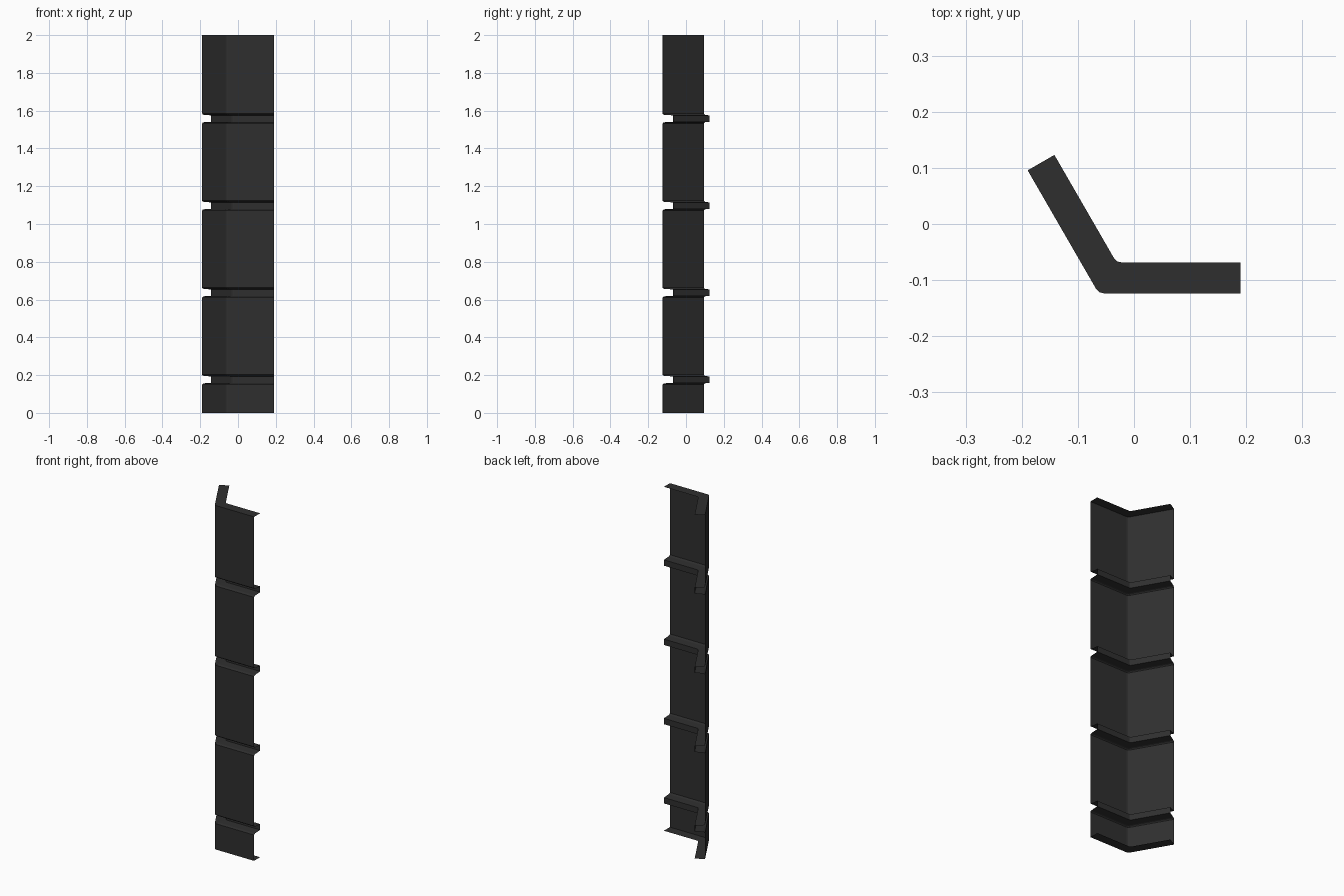
import bpy, bmesh, math
from mathutils import Vector

if "Cube" in bpy.data.objects:
    bpy.data.objects.remove(bpy.data.objects["Cube"])

# Colour
mat = bpy.data.materials.new("dark grey")
mat.diffuse_color = (0.028, 0.028, 0.028, 1)
mat.use_nodes = True
mat.node_tree.nodes["Principled BSDF"].inputs["Base Color"].default_value = mat.diffuse_color

DEPTH = 0.055            # how far grooves and end flanges step inwards
HEIGHT = 2.0
CORNER = Vector((-0.063, -0.1235))
ARM = 0.253              # length of each wing, 120 degrees apart
D1 = Vector((-0.5, math.sqrt(3) / 2))
D2 = Vector((1, 0))
INWARD = Vector((math.tan(math.radians(30)), 1.0))   # mitred offset at corner


def plan(d):
    """Plan path of the bent sheet, offset inwards by d, with a rounded fold."""
    c = CORNER + INWARD * d
    n1 = Vector((math.sqrt(3) / 2, 0.5))
    n2 = Vector((0, 1))
    a, b = c + D1 * 0.009, c + D2 * 0.009
    mid = (a + b) / 2 * 0.5 + c * 0.5
    return [CORNER + D1 * ARM + n1 * d, a, mid, b, CORNER + D2 * ARM + n2 * d]


# Vertical profile (depth, z): end flanges plus four chamfered grooves
profile = [(DEPTH, 0), (0, 0)]
for i in range(4):
    z = 0.176 + 0.4607 * i
    half = [(0, 0.026), (0.003, 0.022), (0.010, 0.0195), (DEPTH, 0.017)]
    profile += [(d, z - h) for d, h in half]
    profile += [(d, z + h) for d, h in reversed(half)]
profile += [(0, HEIGHT), (DEPTH, HEIGHT)]

# Sweep the profile round the fold as a thin sheet
bm = bmesh.new()
rows = [[bm.verts.new((p.x, p.y, z)) for p in plan(d)] for d, z in profile]
for lo, hi in zip(rows, rows[1:]):
    for j in range(len(lo) - 1):
        bm.faces.new((lo[j], lo[j + 1], hi[j + 1], hi[j]))
me = bpy.data.meshes.new("corner_panel")
bm.to_mesh(me)
bm.free()
me.materials.append(mat)
panel = bpy.data.objects.new("corner_panel", me)
bpy.context.collection.objects.link(panel)
